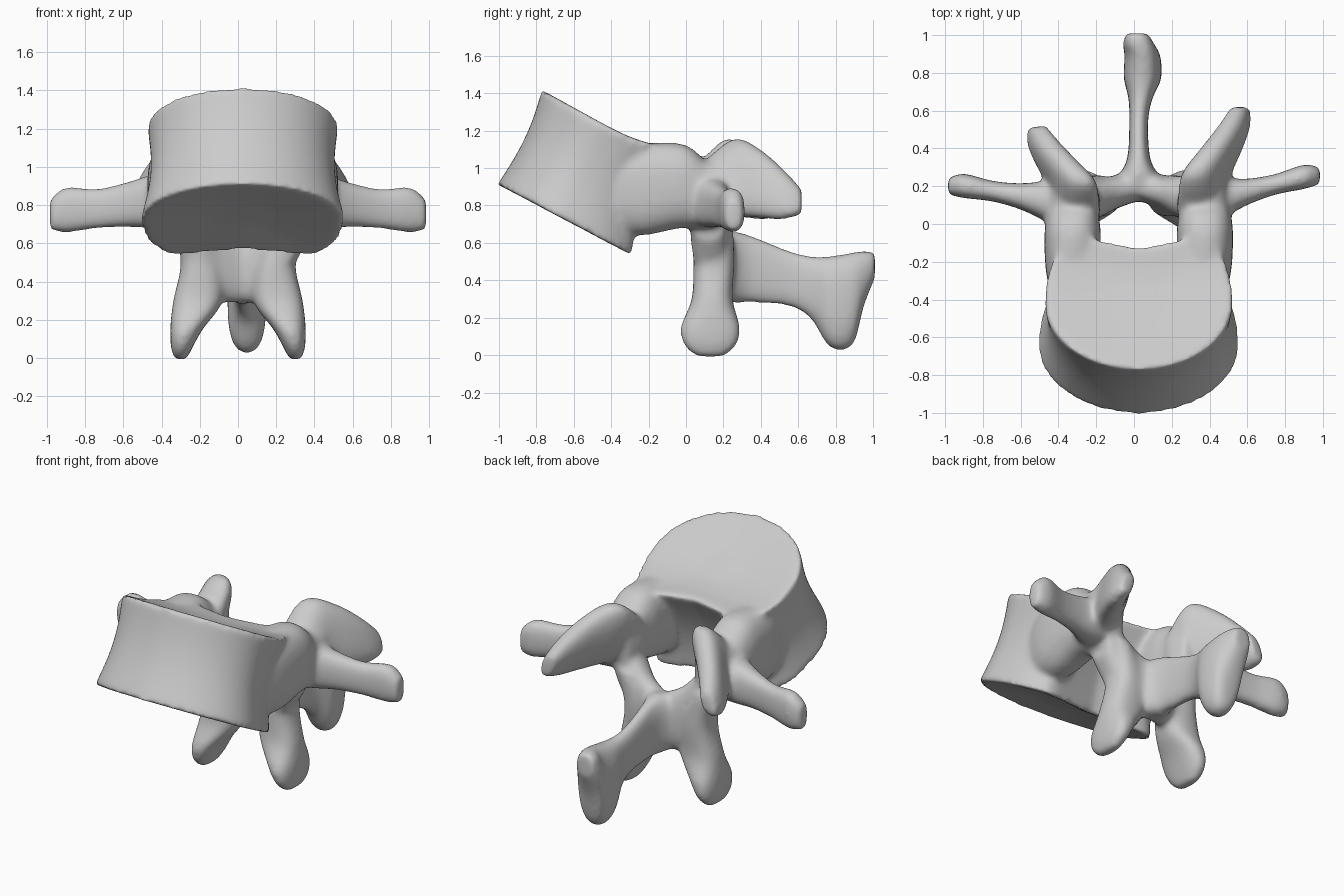
import bpy
import bmesh
from math import sin, cos, pi, copysign
from mathutils import Vector

MIDLINE = 0.025      # the bone sits slightly off centre
SEGMENTS = 24

cube = bpy.data.objects.get("Cube")
if cube:
    bpy.data.objects.remove(cube, do_unlink=True)

bone = bpy.data.materials.new("bone grey")
bone.use_nodes = True
GREY = (0.6, 0.6, 0.6, 1)
bone.diffuse_color = GREY
bone.node_tree.nodes["Principled BSDF"].inputs["Base Color"].default_value = GREY


def power(value, exponent):
    return copysign(abs(value) ** exponent, value)


def skin_rings(name, rings):
    """Closed tube through a list of point rings."""
    bm = bmesh.new()
    loops = [[bm.verts.new(p) for p in ring] for ring in rings]
    for low, high in zip(loops, loops[1:]):
        for i in range(len(low)):
            j = (i + 1) % len(low)
            bm.faces.new((low[i], low[j], high[j], high[i]))
    for loop in (loops[0], loops[-1]):
        centre = sum((v.co for v in loop), Vector()) / len(loop)
        hub = bm.verts.new(centre)
        for i in range(len(loop)):
            bm.faces.new((loop[i], loop[(i + 1) % len(loop)], hub))
    bmesh.ops.recalc_face_normals(bm, faces=bm.faces)
    mesh = bpy.data.meshes.new(name)
    bm.to_mesh(mesh)
    bm.free()
    mesh.materials.append(bone)
    obj = bpy.data.objects.new(name, mesh)
    bpy.context.collection.objects.link(obj)
    return obj


def spline(stations, steps=4):
    """Catmull-Rom interpolation of the station values."""
    padded = [stations[0]] + stations + [stations[-1]]
    result = []
    for a, b, c, d in zip(padded, padded[1:], padded[2:], padded[3:]):
        for k in range(steps):
            t = k / steps
            result.append([
                q + t / 2 * (r - p + t * (2 * p - 5 * q + 4 * r - s + t * (3 * (q - r) + s - p)))
                for p, q, r, s in zip(a, b, c, d)])
    return result + [list(stations[-1])]


def limb(name, axis, stations, side=1, reach=1.0, middle=MIDLINE, lean=0.0):
    """Loft along one axis; station = distance, two centres, two half sizes."""
    u, v = [i for i in range(3) if i != axis]
    rings = []
    for along, cu, cv, hu, hv in spline(stations):
        ring = []
        for i in range(SEGMENTS):
            angle = 2 * pi * i / SEGMENTS
            p = Vector()
            p[axis] = along
            p[u] = cu + hu * power(cos(angle), 0.8)
            p[v] = cv + hv * power(sin(angle), 0.8)
            if side < 0:
                p.y = p.y * reach - 0.08 * max(0, p.x - 0.3)
            p.x -= lean * (p.z - 0.88)
            p.x = p.x * side + middle
            ring.append(p)
        rings.append(ring)
    return skin_rings(name, rings)


def vertebral_body():
    """Tilted kidney-shaped drum with a waist and dished end plates."""
    front_low, front_high = Vector((0, -1.01, 0.91)), Vector((0, -0.77, 1.42))
    back_low, back_high = Vector((0, -0.29, 0.53)), Vector((0, -0.06, 1.03))
    levels = [(0, s) for s in (0.3, 0.6, 0.9)]
    levels += [(k / 10, 1) for k in range(11)]
    levels += [(1, s) for s in (0.9, 0.6, 0.3)]
    rings = []
    for t, scale in levels:
        waist = sin(pi * t)
        front = front_low.lerp(front_high, t) + Vector((0, 0.03 * waist, 0))
        back = back_low.lerp(back_high, t) - Vector((0, 0.05 * waist, 0))
        centre, depth = (front + back) / 2, (back - front) / 2
        half_width = 0.535 - 0.035 * t - 0.035 * waist
        dish = Vector((0, 0.016, 0.04)) * (1 - scale) * (1 if t == 0 else -0.6)
        ring = []
        for i in range(SEGMENTS * 2):
            angle = pi * i / SEGMENTS
            across, along = cos(angle), sin(angle)
            if along > 0:
                across, along = power(across, 0.85), along ** 0.85
                along = min(along * 1.3, 1) - 0.16 * max(0, 1 - 1.6 * abs(across))
            p = centre + depth * along * scale + dish
            p.x = MIDLINE + half_width * across * scale
            p.z += 0.08 * t * max(0, along * scale) ** 2
            ring.append(p)
        rings.append(ring)
    return skin_rings("vertebral_body", rings)


# Vertebral body
parts = [vertebral_body()]

# Spinous process, running back along the midline
parts.append(limb("spinous_process", 1, [
    (0.15, 0, 0.47, 0.16, 0.16), (0.25, 0, 0.47, 0.11, 0.19),
    (0.35, 0, 0.46, 0.06, 0.18), (0.55, 0, 0.41, 0.05, 0.15),
    (0.67, 0.01, 0.36, 0.065, 0.17), (0.77, 0.02, 0.285, 0.1, 0.245),
    (0.89, 0.02, 0.3, 0.095, 0.25), (0.95, 0, 0.41, 0.085, 0.15),
    (1.01, -0.01, 0.48, 0.06, 0.07)]))

# Paired parts of the arch
for side, label in ((1, "left"), (-1, "right")):
    parts.append(limb("pedicle_" + label, 1, [
        (-0.45, 0.34, 0.9, 0.1, 0.2), (-0.25, 0.35, 0.885, 0.14, 0.245),
        (-0.05, 0.35, 0.905, 0.15, 0.23), (0.04, 0.35, 0.89, 0.14, 0.21),
        (0.11, 0.34, 0.86, 0.14, 0.18), (0.22, 0.35, 0.88, 0.12, 0.16)], side))
    parts.append(limb("superior_process_" + label, 1, [
        (0.1, 0.34, 0.88, 0.12, 0.16), (0.26, 0.38, 0.95, 0.11, 0.21),
        (0.4, 0.45, 0.915, 0.09, 0.185), (0.52, 0.5, 0.86, 0.07, 0.135),
        (0.62, 0.52, 0.82, 0.045, 0.07)], side, 0.86, lean=0.3))
    parts.append(limb("transverse_process_" + label, 0, [
        (0.3, 0.1, 0.84, 0.13, 0.15), (0.45, 0.13, 0.82, 0.11, 0.14),
        (0.6, 0.17, 0.8, 0.07, 0.115), (0.75, 0.21, 0.78, 0.055, 0.105),
        (0.9, 0.25, 0.775, 0.065, 0.12), (0.985, 0.255, 0.75, 0.045, 0.08)],
        side, middle=0))
    parts.append(limb("lamina_" + label, 0, [
        (-0.02, 0.2, 0.46, 0.07, 0.17), (0.12, 0.17, 0.5, 0.09, 0.2),
        (0.22, 0.13, 0.61, 0.1, 0.2), (0.34, 0.12, 0.77, 0.1, 0.16)], side))
    parts.append(limb("inferior_process_" + label, 2, [
        (0.72, 0.27, 0.15, 0.07, 0.1), (0.5, 0.2, 0.15, 0.1, 0.11),
        (0.3, 0.21, 0.14, 0.13, 0.11), (0.15, 0.27, 0.13, 0.085, 0.16),
        (0.05, 0.295, 0.13, 0.055, 0.14), (-0.01, 0.3, 0.13, 0.03, 0.07)],
        side, middle=0))

# Fuse the parts into one smooth bone
bpy.ops.object.select_all(action="DESELECT")
for part in parts:
    part.select_set(True)
bpy.context.view_layer.objects.active = parts[0]
bpy.ops.object.join()
vertebra = bpy.context.object
vertebra.name = "vertebra"
remesh = vertebra.modifiers.new("fuse", "REMESH")
remesh.mode = "VOXEL"
remesh.voxel_size = 0.014
remesh.use_smooth_shade = True
soften = vertebra.modifiers.new("soften", "SMOOTH")
soften.factor = 0.5
soften.iterations = 24
